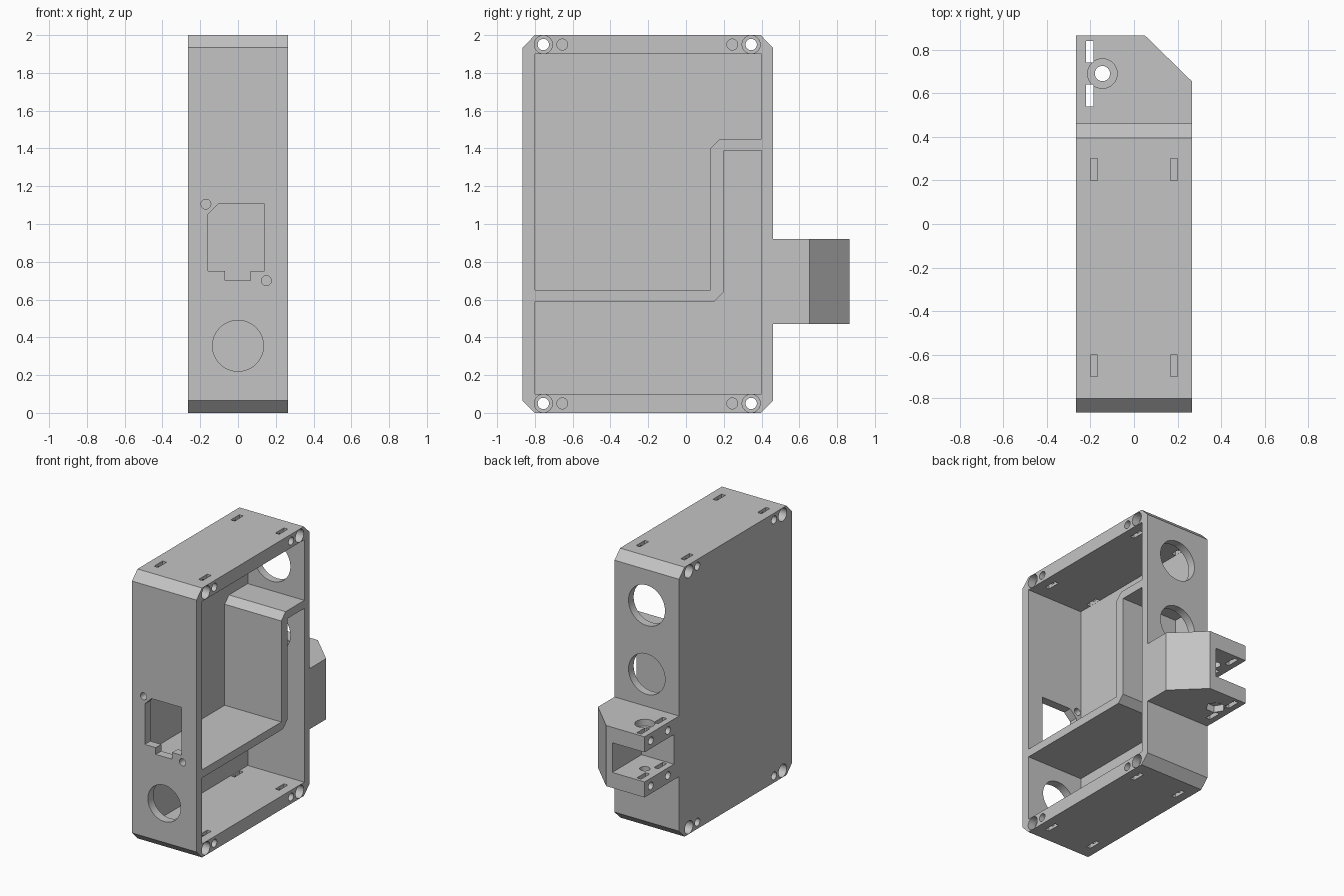
import bpy, bmesh, math
from mathutils import Vector

if "Cube" in bpy.data.objects:
    bpy.data.objects.remove(bpy.data.objects["Cube"])

grey = bpy.data.materials.new("plain grey")
grey.use_nodes = True
grey.diffuse_color = (0.55, 0.55, 0.55, 1)
grey.node_tree.nodes["Principled BSDF"].inputs["Base Color"].default_value = (0.55, 0.55, 0.55, 1)


def prism(name, axis, points, lo, hi):
    """Extrude a flat outline along an axis, keeping the other two axes in order."""
    bm = bmesh.new()
    verts = []
    for p in points:
        co = list(p)
        co.insert("xyz".index(axis), lo)
        verts.append(bm.verts.new(co))
    face = bm.faces.new(verts)
    depth = Vector((0, 0, 0))
    depth["xyz".index(axis)] = hi - lo
    top = bmesh.ops.extrude_face_region(bm, geom=[face])["geom"]
    bmesh.ops.translate(bm, vec=depth, verts=[g for g in top if isinstance(g, bmesh.types.BMVert)])
    bmesh.ops.recalc_face_normals(bm, faces=bm.faces)
    mesh = bpy.data.meshes.new(name)
    bm.to_mesh(mesh)
    bm.free()
    obj = bpy.data.objects.new(name, mesh)
    bpy.context.collection.objects.link(obj)
    mesh.materials.append(grey)
    return obj


def rect(a0, a1, b0, b1):
    return [(a0, b0), (a1, b0), (a1, b1), (a0, b1)]


def circle(a, b, r, n=32):
    return [(a + r * math.cos(math.tau * i / n), b + r * math.sin(math.tau * i / n)) for i in range(n)]


def cut(target, axis, points, lo, hi):
    cutter = prism("cutter", axis, points, lo, hi)
    cutter.hide_render = True
    mod = target.modifiers.new("cut", "BOOLEAN")
    mod.operation, mod.solver, mod.object = "DIFFERENCE", "EXACT", cutter
    bpy.context.view_layer.objects.active = target
    bpy.ops.object.modifier_apply(modifier=mod.name)
    bpy.data.objects.remove(cutter)


W = 0.265                      # half width
FRONT, BACK = -0.865, 0.46     # housing ends
C = 0.065                      # corner chamfer

# Housing block with chamfered corners
housing = prism("housing", "x", [
    (FRONT + C, 0), (BACK - C, 0), (BACK, C), (BACK, 2 - C),
    (BACK - C, 2), (FRONT + C, 2), (FRONT, 2 - C), (FRONT, C)], -W, W)

# Two compartments, leaving a stepped divider between them
upper = [(-0.80, 0.65), (0.13, 0.65), (0.13, 1.40), (0.18, 1.45), (0.40, 1.45), (0.40, 1.90), (-0.80, 1.90)]
lower = [(-0.80, 0.10), (0.40, 0.10), (0.40, 1.39), (0.20, 1.39), (0.20, 0.64), (0.15, 0.59), (-0.80, 0.59)]
for outline in (upper, lower):
    cut(housing, "x", outline, -0.20, W + 0.1)

# Front socket opening, its screw holes and the cable hole
socket = [(-0.16, 0.75), (-0.07, 0.75), (-0.07, 0.70), (0.065, 0.70), (0.065, 0.75),
          (0.14, 0.75), (0.14, 1.105), (-0.105, 1.105), (-0.16, 1.05)]
for outline in (socket, circle(-0.17, 1.105, 0.026), circle(0.15, 0.70, 0.026), circle(0, 0.355, 0.135, 48)):
    cut(housing, "y", outline, FRONT - 0.1, -0.78)

# Round holes in the back wall
for z in (1.67, 1.16):
    cut(housing, "y", circle(0, z, 0.15, 48), 0.38, BACK + 0.1)

# Corner bolt holes, countersunk on both sides, with blind screw holes beside them
for z in (0.05, 1.95):
    for bolt_y, screw_y in ((-0.755, -0.655), (0.345, 0.245)):
        cut(housing, "x", circle(bolt_y, z, 0.03), -W - 0.1, W + 0.1)
        for side in (-1, 1):
            lo, hi = sorted((side * 0.205, side * (W + 0.1)))
            cut(housing, "x", circle(bolt_y, z, 0.048), lo, hi)
            lo, hi = sorted((side * 0.14, side * (W + 0.1)))
            cut(housing, "x", circle(screw_y, z, 0.029), lo, hi)

# Nut slots through the top and bottom walls
for lo, hi in ((-0.1, 0.12), (1.88, 2.1)):
    for x in (-0.183, 0.183):
        for y in (-0.65, 0.25):
            cut(housing, "z", rect(x - 0.016, x + 0.016, y - 0.05, y + 0.05), lo, hi)

# Back bracket: chamfered block hollowed into a fork
Z0, Z1, TIP, ARM = 0.47, 0.92, 0.865, 0.115
bracket = prism("back_bracket", "z", [
    (-W, BACK), (W, BACK), (W, 0.655), (0.05, TIP), (-W, TIP)], Z0, Z1)
cut(bracket, "z", rect(-W - 0.1, 0.0, 0.52, TIP + 0.1), Z0 + ARM, Z1 - ARM)

# Pivot hole with recesses, nut slots and screw holes in the fork arms
cut(bracket, "z", circle(-0.145, 0.69, 0.035), Z0 - 0.1, Z1 + 0.1)
cut(bracket, "z", circle(-0.145, 0.69, 0.068), Z1 - 0.05, Z1 + 0.1)
cut(bracket, "z", circle(-0.145, 0.69, 0.068, 6), Z0 - 0.1, Z0 + 0.05)
for y in (0.59, 0.79):
    cut(bracket, "z", rect(-0.22, -0.185, y - 0.05, y + 0.05), Z0 - 0.1, Z1 + 0.1)
    for z in (Z0 + ARM / 2, Z1 - ARM / 2):
        cut(bracket, "x", circle(y, z, 0.028, 24), -W - 0.1, -0.15)

# Smooth round walls, crisp edges
for obj in (housing, bracket):
    bpy.ops.object.select_all(action="DESELECT")
    obj.select_set(True)
    bpy.context.view_layer.objects.active = obj
    bpy.ops.object.shade_smooth_by_angle(angle=math.radians(30))
